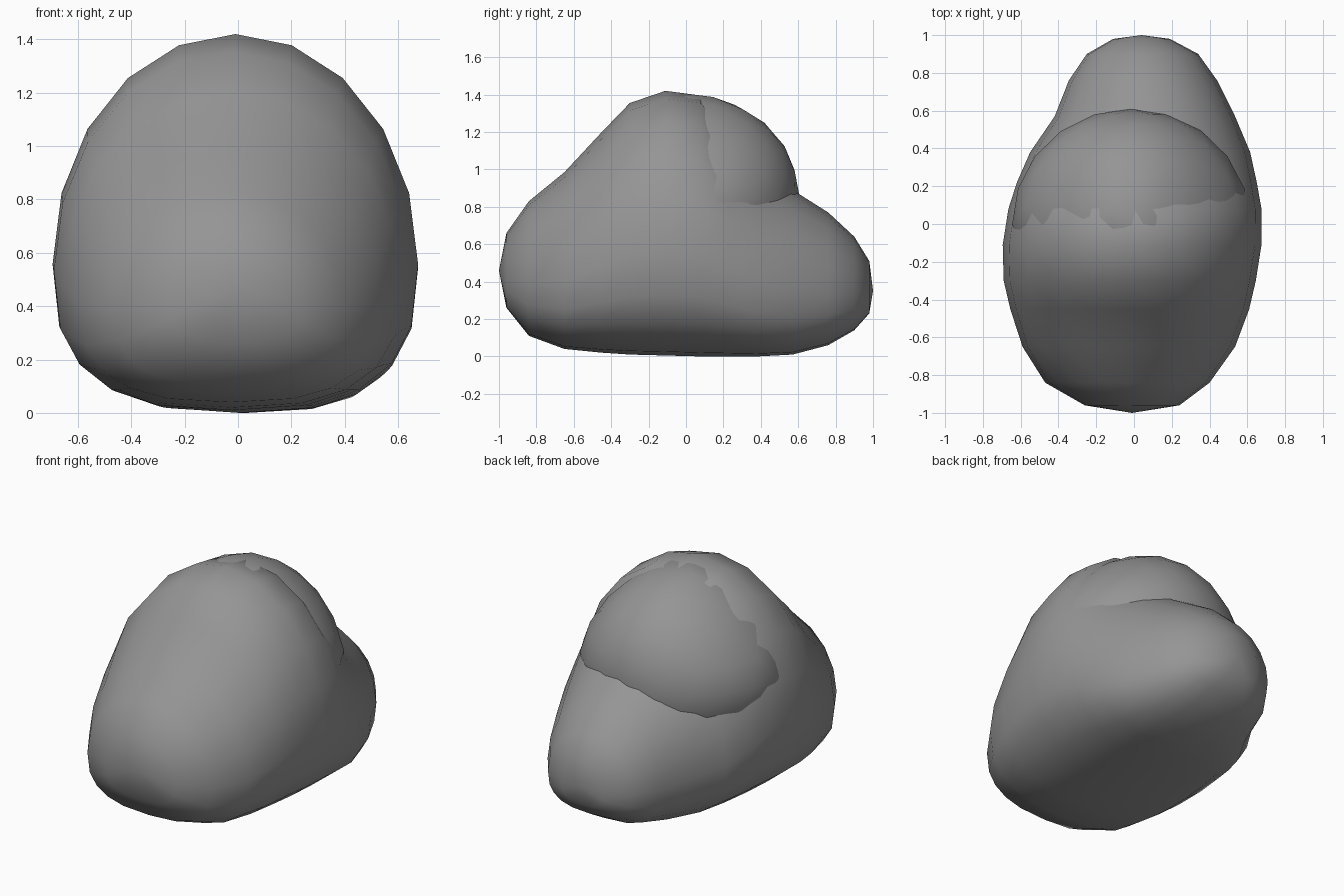
import bpy, bmesh
from math import cos, sin, pi, copysign

if "Cube" in bpy.data.objects:
    bpy.data.objects.remove(bpy.data.objects["Cube"])

SIDES = 20

# body stations from front to back: y, left x, right x, bottom z, top z
STATIONS = [
    (-0.96, -0.26, 0.24, 0.26, 0.66),
    (-0.84, -0.47, 0.40, 0.11, 0.83),
    (-0.65, -0.59, 0.535, 0.04, 0.985),
    (-0.45, -0.655, 0.61, 0.02, 1.20),
    (-0.30, -0.69, 0.645, 0.01, 1.355),
    (-0.11, -0.695, 0.675, 0.005, 1.42),
    (0.08, -0.665, 0.675, 0.0, 1.395),
    (0.22, -0.62, 0.65, 0.0, 1.22),
    (0.38, -0.55, 0.615, 0.0, 1.03),
    (0.57, -0.42, 0.535, 0.01, 0.89),
    (0.76, -0.345, 0.44, 0.06, 0.77),
    (0.90, -0.25, 0.34, 0.14, 0.64),
    (0.98, -0.11, 0.19, 0.23, 0.51),
]

grey = bpy.data.materials.new("dark_stone")
grey.diffuse_color = (0.3, 0.3, 0.3, 1)
grey.use_nodes = True
grey.node_tree.nodes["Principled BSDF"].inputs["Base Color"].default_value = grey.diffuse_color


def finish(bm, name):
    bmesh.ops.recalc_face_normals(bm, faces=bm.faces[:])
    for f in bm.faces:
        f.smooth = True
    me = bpy.data.meshes.new(name)
    bm.to_mesh(me)
    bm.free()
    me.materials.append(grey)
    ob = bpy.data.objects.new(name, me)
    bpy.context.collection.objects.link(ob)
    return ob


def power(v, n):
    return copysign(abs(v) ** (2 / n), v)


# main boulder: egg-shaped sections, flatter underneath
bm = bmesh.new()
rings = []
for y, xl, xr, zb, zt in STATIONS:
    zm = zb + 0.39 * (zt - zb)
    ring = []
    for i in range(SIDES):
        a = 2 * pi * i / SIDES
        c, s = cos(a), sin(a)
        n = 2.0 if s >= 0 else 2.7
        x = (xl + xr) / 2 + (xr - xl) / 2 * power(c, n)
        z = zm + power(s, n) * ((zt - zm) if s >= 0 else (zm - zb))
        ring.append(bm.verts.new((x, y, z)))
    rings.append(ring)
for a, b in zip(rings, rings[1:]):
    for i in range(SIDES):
        j = (i + 1) % SIDES
        bm.faces.new((a[i], a[j], b[j], b[i]))
for ring, tip in ((rings[0], (-0.01, -1.0, 0.46)), (rings[-1], (0.04, 1.0, 0.35))):
    v = bm.verts.new(tip)
    for i in range(SIDES):
        bm.faces.new((ring[i], ring[(i + 1) % SIDES], v))
finish(bm, "main_boulder")

# rounded boulder set into the back of the top: narrower upwards, short in front
bm = bmesh.new()
bmesh.ops.create_icosphere(bm, subdivisions=3, radius=1)
for v in bm.verts:
    x, y, z = v.co
    width = 0.63 * (1 - 0.24 * max(z, 0))
    depth = 0.61 if y > 0 else 0.36
    v.co = (-0.015 + width * x, depth * y, 0.84 + 0.565 * z)
finish(bm, "upper_boulder")
